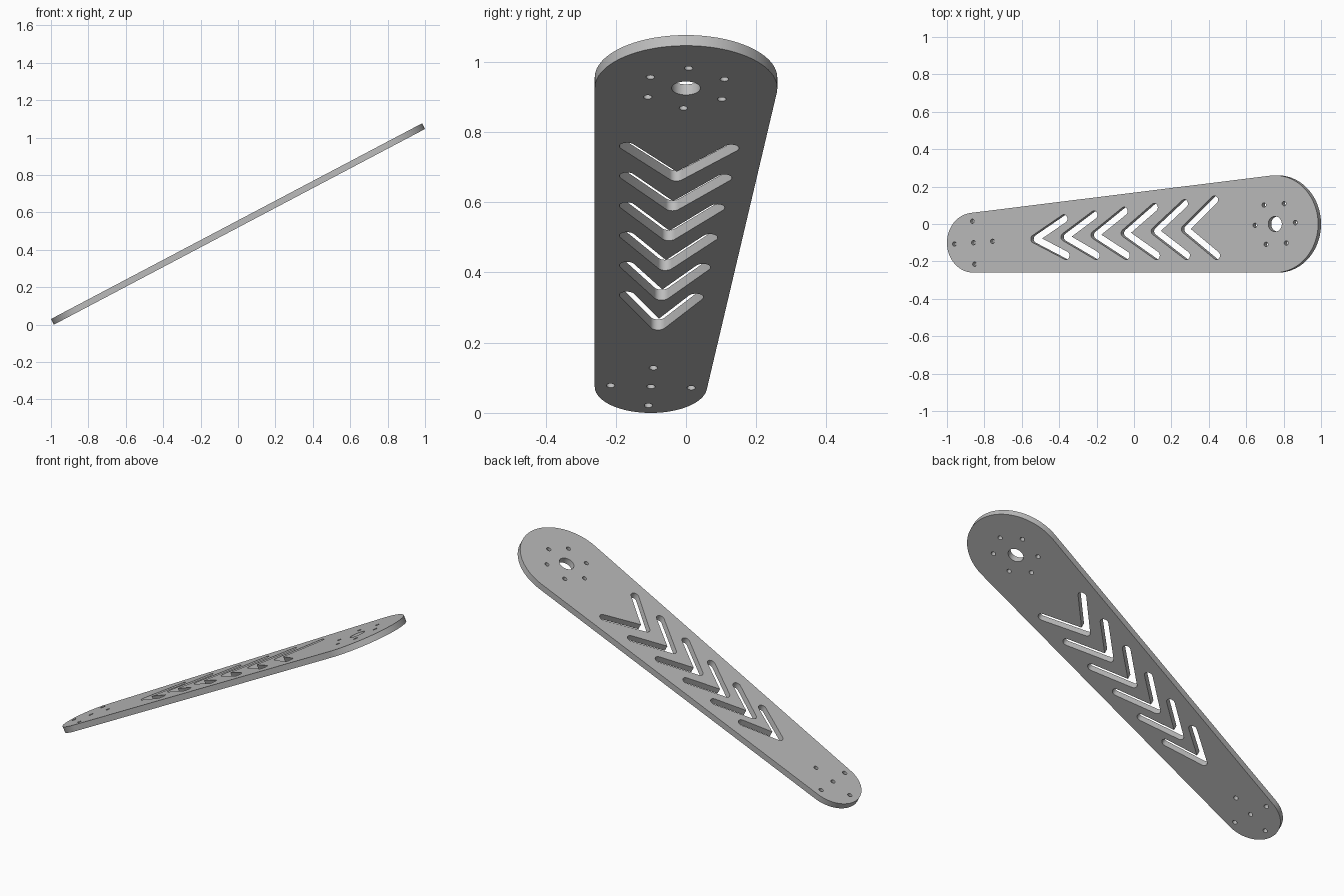
import bpy, bmesh
from math import sin, cos, atan2, radians, degrees
from mathutils import Matrix

if "Cube" in bpy.data.objects:
    bpy.data.objects.remove(bpy.data.objects["Cube"], do_unlink=True)

THICK = 0.034
TILT = radians(27.8)
MID_HEIGHT = 0.538
BIG = (0.8615, 0.0, 0.26)        # centre and radius of the wide end
SMALL = (-0.9615, -0.10, 0.16)   # centre and radius of the narrow end


def arc(cx, cy, r, start, end, steps):
    angles = [radians(start + (end - start) * i / steps) for i in range(steps + 1)]
    return [(cx + r * cos(a), cy + r * sin(a)) for a in angles]


def circle(cx, cy, r, steps=24):
    return arc(cx, cy, r, 0, 360, steps)[:-1]


def ring(cx, cy, spread, count, r):
    # bolt holes around a centre, turned slightly
    return [circle(x, y, r) for x, y in
            arc(cx, cy, spread, 3.5, 363.5, count)[:-1]]


def chevron(tip, low, high, r):
    # V-shaped slot with round ends, a round tip and a sharp inner corner
    a = degrees(atan2(low[1] - tip[1], low[0] - tip[0]))
    b = degrees(atan2(high[1] - tip[1], high[0] - tip[0]))
    reach = r / sin(radians((b - a) / 2))
    mid = radians((a + b) / 2)
    return (arc(*high, r, b - 90, b + 90, 10) + arc(*tip, r, b + 90, a + 270, 10)
            + arc(*low, r, a - 90, a + 90, 10)
            + [(tip[0] + reach * cos(mid), tip[1] + reach * sin(mid))])


# Outline: two round ends joined by tangent edges
lean = 2 * degrees(atan2(BIG[1] - SMALL[1], BIG[0] - SMALL[0]))
loops = [arc(*BIG, -90, 90 + lean, 64) + arc(*SMALL, 90 + lean, 270, 48)]

# Shaft hole and bolt holes
loops.append(circle(BIG[0], BIG[1], 0.041, 40))
loops += ring(BIG[0], BIG[1], 0.122, 6, 0.012)
loops.append(circle(SMALL[0], SMALL[1], 0.012))
loops += ring(SMALL[0], SMALL[1], 0.115, 4, 0.012)

# Row of chevron slots, widening towards the wide end
for i in range(6):
    step = 0.182 * i
    loops.append(chevron((-0.593 + step, -0.08 + 0.0104 * i),
                         (-0.403 + step, -0.168),
                         (-0.415 + step, 0.028 + 0.0202 * i), 0.022))

# Filled flat profile with thickness
curve = bpy.data.curves.new("plate_profile", "CURVE")
curve.dimensions = "2D"
curve.fill_mode = "BOTH"
curve.extrude = THICK / 2
for loop in loops:
    spline = curve.splines.new("POLY")
    spline.points.add(len(loop) - 1)
    for point, (x, y) in zip(spline.points, loop):
        point.co = (x, y, 0, 1)
    spline.use_cyclic_u = True
helper = bpy.data.objects.new("plate_profile", curve)
bpy.context.collection.objects.link(helper)
bpy.context.view_layer.update()
graph = bpy.context.evaluated_depsgraph_get()
mesh = bpy.data.meshes.new_from_object(helper.evaluated_get(graph))
bpy.data.objects.remove(helper, do_unlink=True)

# Weld, then tilt the plate
bm = bmesh.new()
bm.from_mesh(mesh)
bmesh.ops.remove_doubles(bm, verts=bm.verts, dist=0.0001)
bmesh.ops.recalc_face_normals(bm, faces=bm.faces)
bm.transform(Matrix.Translation((0, 0, MID_HEIGHT)) @ Matrix.Rotation(-TILT, 4, "Y"))
bm.to_mesh(mesh)
bm.free()

plate = bpy.data.objects.new("arm_plate", mesh)
bpy.context.collection.objects.link(plate)

# Single grey colour
grey = bpy.data.materials.new("plain_grey")
grey.use_nodes = True
colour = (0.5, 0.5, 0.5, 1)
grey.diffuse_color = colour
grey.node_tree.nodes["Principled BSDF"].inputs["Base Color"].default_value = colour
mesh.materials.clear()
mesh.materials.append(grey)

bpy.ops.object.select_all(action="DESELECT")
plate.select_set(True)
bpy.context.view_layer.objects.active = plate
bpy.ops.object.shade_smooth_by_angle(angle=radians(30))
